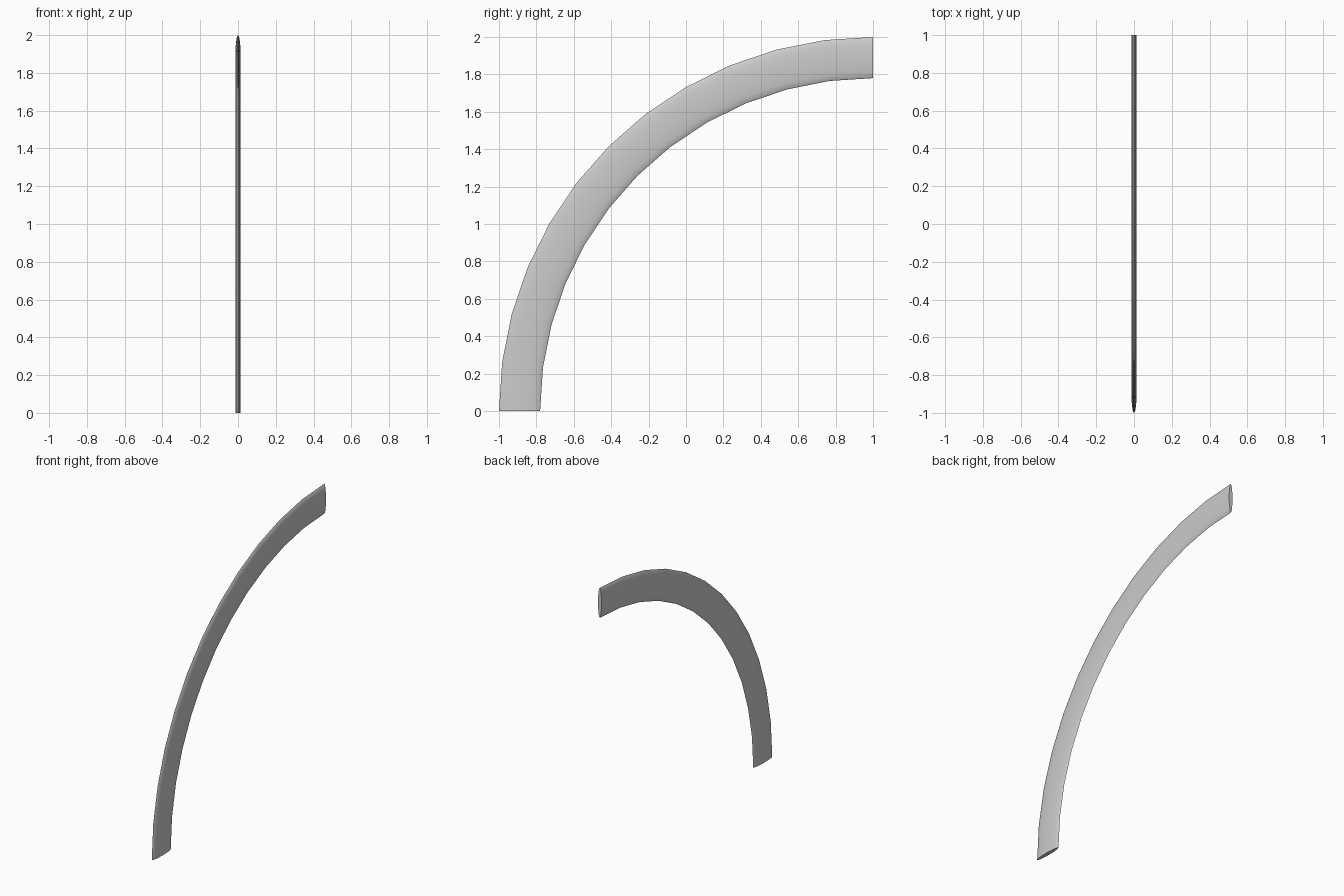
import bpy, bmesh, math

if "Cube" in bpy.data.objects:
    bpy.data.objects.remove(bpy.data.objects["Cube"])

ARC_STEPS = 12      # segments along the quarter turn
SIDES = 16          # sides of the flattened oval section
R_MID, HALF_W, HALF_T = 1.89, 0.11, 0.0145

bm = bmesh.new()

# Flattened oval section, swept a quarter turn about the x axis through (y=1, z=0)
rings = []
for i in range(ARC_STEPS + 1):
    a = math.radians(90) * i / ARC_STEPS
    ring = []
    for j in range(SIDES):
        t = 2 * math.pi * j / SIDES
        r = R_MID + HALF_W * math.cos(t)
        ring.append(bm.verts.new((HALF_T * math.sin(t), 1 - r * math.cos(a), r * math.sin(a))))
    rings.append(ring)

for r0, r1 in zip(rings, rings[1:]):
    for j in range(SIDES):
        k = (j + 1) % SIDES
        bm.faces.new((r0[j], r0[k], r1[k], r1[j]))

# End caps
bm.faces.new(rings[0])
bm.faces.new(rings[-1])
bmesh.ops.recalc_face_normals(bm, faces=bm.faces)

mesh = bpy.data.meshes.new("curved_bar")
bm.to_mesh(mesh)
bm.free()
bar = bpy.data.objects.new("curved_bar", mesh)
bpy.context.collection.objects.link(bar)

# Smooth sides, crisp ends
bpy.context.view_layer.objects.active = bar
bar.select_set(True)
bpy.ops.object.shade_smooth_by_angle(angle=math.radians(50))
